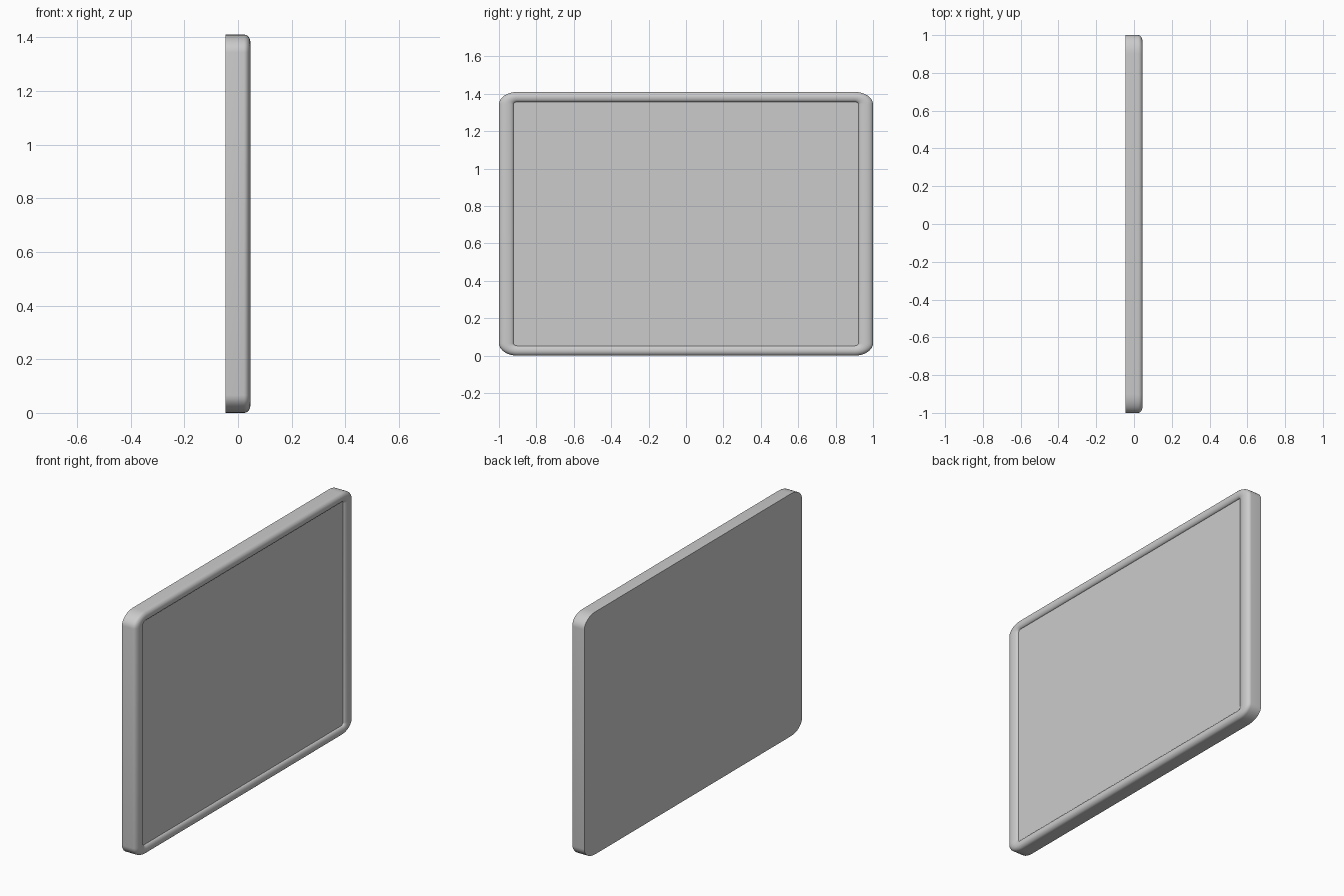
import bpy
import bmesh
from math import sin, cos, pi, radians

cube = bpy.data.objects.get("Cube")
if cube:
    bpy.data.objects.remove(cube, do_unlink=True)

HALF_Y, HALF_Z = 1.0, 0.705     # outer half sizes
RIM_Y, RIM_Z = 0.078, 0.053     # rim widths on the sides and on top/bottom
BACK, CREST, PANEL = -0.046, 0.046, 0.03
CORNER_STEPS, ROUND_STEPS = 8, 6

grey = bpy.data.materials.new("light grey")
grey.use_nodes = True
grey.diffuse_color = (0.6, 0.6, 0.6, 1)
grey.node_tree.nodes["Principled BSDF"].inputs["Base Color"].default_value = (0.6, 0.6, 0.6, 1)


def ring(bm, t, x):
    """Rounded rectangle at depth x; t runs from outer edge (0) to panel edge (1)."""
    hy, hz = HALF_Y - RIM_Y * t, HALF_Z - RIM_Z * t
    ry, rz = 0.1 - 0.08 * t, 0.066 - 0.053 * t
    verts = []
    for corner, (sy, sz) in enumerate([(1, 1), (-1, 1), (-1, -1), (1, -1)]):
        for i in range(CORNER_STEPS + 1):
            a = (corner + i / CORNER_STEPS) * pi / 2
            verts.append(bm.verts.new((x, sy * (hy - ry) + ry * cos(a),
                                       HALF_Z + sz * (hz - rz) + rz * sin(a))))
    return verts


# Rim cross-section: flat outer wall, rounded crest, rounded drop to the panel
profile = [(0, BACK)]
shoulder = CREST - 0.024
for i in range(ROUND_STEPS + 1):
    a = i / ROUND_STEPS * pi / 2
    profile.append((0.5 - 0.5 * cos(a), shoulder + (CREST - shoulder) * sin(a)))
for i in range(1, ROUND_STEPS + 1):
    a = i / ROUND_STEPS * pi / 2
    profile.append((0.5 + 0.5 * sin(a), PANEL + (CREST - PANEL) * cos(a)))

# Rim, flat back and recessed front panel
bm = bmesh.new()
rings = [ring(bm, t, x) for t, x in profile]
for a, b in zip(rings, rings[1:]):
    for i in range(len(a)):
        j = (i + 1) % len(a)
        bm.faces.new((a[i], a[j], b[j], b[i]))
bm.faces.new(rings[0][::-1])
bm.faces.new(rings[-1])
bmesh.ops.recalc_face_normals(bm, faces=bm.faces)

mesh = bpy.data.meshes.new("framed_panel")
bm.to_mesh(mesh)
bm.free()
mesh.materials.append(grey)
board = bpy.data.objects.new("framed_panel", mesh)
bpy.context.collection.objects.link(board)

bpy.ops.object.select_all(action='DESELECT')
board.select_set(True)
bpy.context.view_layer.objects.active = board
bpy.ops.object.shade_smooth_by_angle(angle=radians(35))
